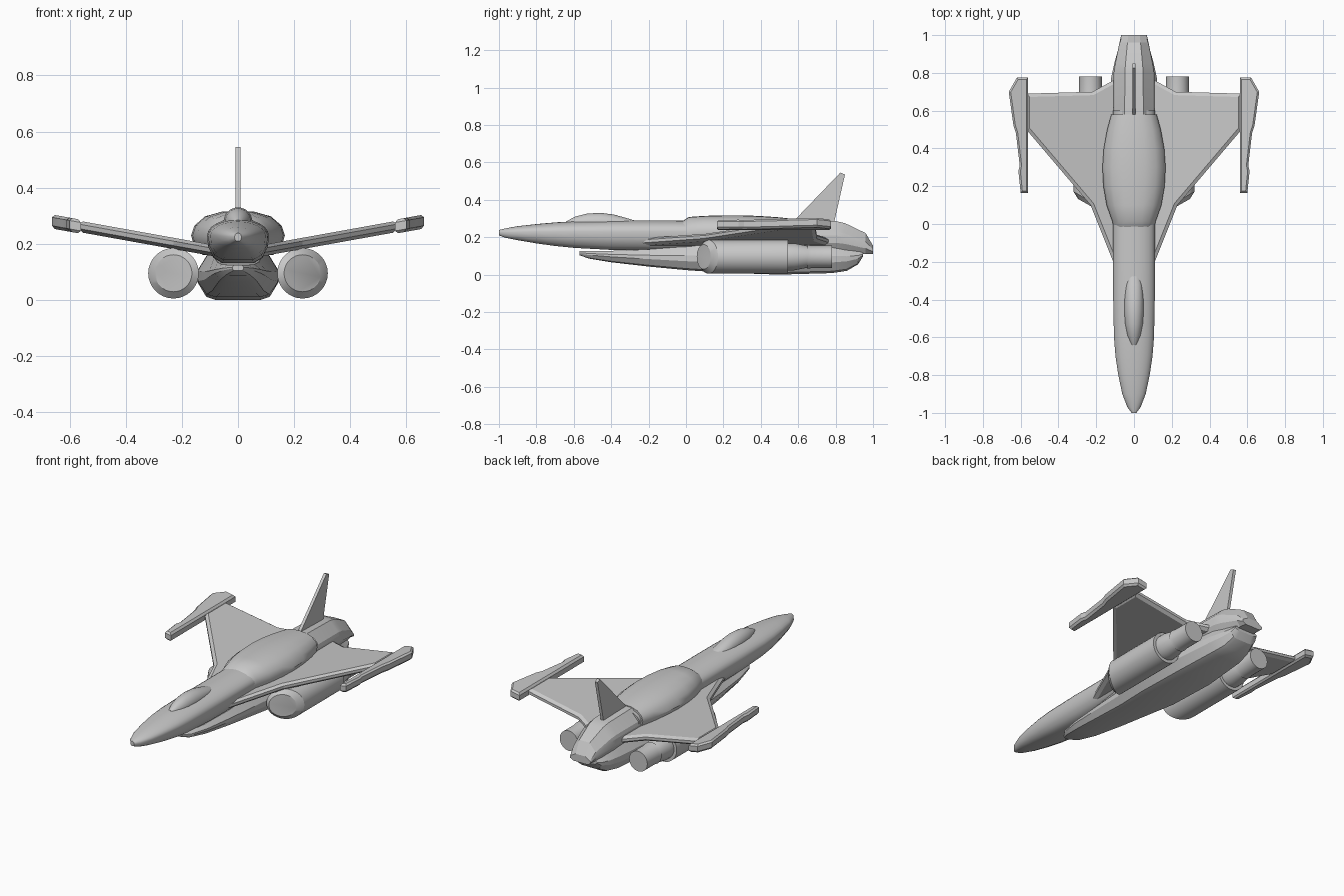
import bpy, bmesh, math

cube = bpy.data.objects.get("Cube")
if cube:
    bpy.data.objects.remove(cube, do_unlink=True)

grey = bpy.data.materials.new("hull_grey")
grey.use_nodes = True
tone = (0.58, 0.58, 0.58, 1)
grey.diffuse_color = tone
grey.node_tree.nodes["Principled BSDF"].inputs["Base Color"].default_value = tone


def finish(name, bm, angle=30, mirror=False):
    bmesh.ops.recalc_face_normals(bm, faces=bm.faces)
    mesh = bpy.data.meshes.new(name)
    bm.to_mesh(mesh)
    bm.free()
    obj = bpy.data.objects.new(name, mesh)
    bpy.context.collection.objects.link(obj)
    mesh.materials.append(grey)
    bpy.ops.object.select_all(action='DESELECT')
    obj.select_set(True)
    bpy.context.view_layer.objects.active = obj
    bpy.ops.object.shade_smooth_by_angle(angle=math.radians(angle))
    if mirror:
        obj.modifiers.new("Mirror", 'MIRROR')
    return obj


def loft(name, rings, **kw):
    """Skin a list of equal closed rings and cap both ends."""
    bm = bmesh.new()
    loops = [[bm.verts.new(p) for p in ring] for ring in rings]
    n = len(loops[0])
    for a, b in zip(loops, loops[1:]):
        for i in range(n):
            j = (i + 1) % n
            bm.faces.new((a[i], a[j], b[j], b[i]))
    bm.faces.new(loops[0])
    bm.faces.new(loops[-1])
    return finish(name, bm, **kw)


def body(name, half, stations, angle=30):
    """Loft a mirrored half profile through (y, half width, bottom, middle, top)."""
    full = half + [(-u, v) for u, v in reversed(half) if u > 0]
    rings = [[(u * w, y, mid + v * ((top - mid) if v > 0 else (mid - bot)))
              for u, v in full] for y, w, bot, mid, top in stations]
    return loft(name, rings, angle=angle)


def slab(name, outline, edge, height, bevel):
    """Chamfered plate that follows the upward slope of the wing."""
    bm = bmesh.new()
    low = bm.faces.new([bm.verts.new((x, y, -edge)) for x, y in outline])
    grown = bmesh.ops.extrude_face_region(bm, geom=[low], use_keep_orig=True)["geom"]
    high = next(g for g in grown if isinstance(g, bmesh.types.BMFace))
    for v in high.verts:
        v.co.z = edge
    bmesh.ops.recalc_face_normals(bm, faces=bm.faces)
    for face, side in ((high, 1), (low, -1)):
        bmesh.ops.inset_region(bm, faces=[face], thickness=bevel, use_even_offset=True)
        for v in face.verts:
            v.co.z = side * height
    for v in bm.verts:
        v.co.z += 0.16 + 0.18 * v.co.x
    return finish(name, bm, angle=15, mirror=True)


dome = [(math.sin(math.radians(a)), math.cos(math.radians(a))) for a in range(0, 91, 15)]

# Long nose and forward fuselage
body("forward_fuselage", dome + [(0.97, -0.4), (0.8, -0.8), (0.5, -1)], [
    (-1, 0.012, 0.21, 0.225, 0.238), (-0.97, 0.035, 0.198, 0.226, 0.246),
    (-0.9, 0.062, 0.184, 0.228, 0.259), (-0.8, 0.083, 0.167, 0.23, 0.27),
    (-0.7, 0.098, 0.153, 0.23, 0.279), (-0.6, 0.106, 0.143, 0.23, 0.285),
    (-0.4, 0.11, 0.132, 0.23, 0.29), (-0.2, 0.11, 0.13, 0.23, 0.29),
    (0.6, 0.11, 0.13, 0.23, 0.285)], angle=40)

# Cockpit canopy
body("canopy", dome + [(0.9, -1)], [
    (-0.64, 0.015, 0.26, 0.272, 0.285), (-0.59, 0.035, 0.26, 0.274, 0.311),
    (-0.53, 0.047, 0.26, 0.275, 0.326), (-0.46, 0.052, 0.26, 0.275, 0.33),
    (-0.39, 0.05, 0.26, 0.275, 0.322), (-0.32, 0.042, 0.26, 0.275, 0.303),
    (-0.27, 0.03, 0.26, 0.275, 0.288)], angle=40)

# Bulged dorsal cover
body("dorsal_cover", [(0, 1), (0.35, 0.97), (0.7, 0.78), (0.93, 0.4), (1, 0),
                      (0.94, -0.5), (0.75, -1)], [
    (-0.02, 0.108, 0.16, 0.215, 0.285), (0.015, 0.115, 0.16, 0.225, 0.308),
    (0.1, 0.145, 0.16, 0.23, 0.314), (0.2, 0.162, 0.16, 0.23, 0.317),
    (0.3, 0.167, 0.16, 0.23, 0.317), (0.4, 0.16, 0.16, 0.23, 0.313),
    (0.5, 0.142, 0.16, 0.23, 0.306), (0.58, 0.12, 0.16, 0.23, 0.297)], angle=32)

# Angular tail section
body("rear_fuselage", [(0.45, 1), (0.95, 0.25), (1, 0), (1, -0.4), (0.7, -1)], [
    (0.5, 0.11, 0.11, 0.21, 0.293), (0.8, 0.108, 0.11, 0.21, 0.286),
    (0.85, 0.1, 0.11, 0.2, 0.275), (0.96, 0.077, 0.11, 0.16, 0.222),
    (1, 0.068, 0.11, 0.13, 0.155)], angle=15)

# Lower hull
body("lower_hull", [(0.72, 1), (1, 0.3), (1, -0.15), (0.78, -0.85), (0.55, -1)], [
    (-0.57, 0.02, 0.104, 0.113, 0.125), (-0.52, 0.055, 0.086, 0.108, 0.125),
    (-0.4, 0.082, 0.066, 0.1, 0.127), (-0.2, 0.102, 0.043, 0.09, 0.135),
    (0, 0.118, 0.024, 0.08, 0.15), (0.2, 0.143, 0.01, 0.075, 0.17),
    (0.5, 0.145, 0, 0.075, 0.17), (0.78, 0.12, 0.008, 0.075, 0.16),
    (0.86, 0.102, 0.02, 0.08, 0.14), (0.92, 0.085, 0.055, 0.09, 0.13),
    (0.945, 0.075, 0.095, 0.105, 0.12)], angle=25)

# Wings and wing-tip rails
slab("wings", [(0.06, -0.32), (0.11, -0.2), (0.23, 0.1), (0.57, 0.5), (0.57, 0.69),
               (0.22, 0.70), (0.11, 0.76), (0.06, 0.78)], 0.008, 0.02, 0.018)
slab("wing_tip_rails", [(0.56, 0.165), (0.6, 0.165), (0.612, 0.28), (0.605, 0.31),
                        (0.625, 0.48), (0.638, 0.52), (0.663, 0.7), (0.62, 0.775),
                        (0.56, 0.775)], 0.015, 0.025, 0.01)

# Tail fin
fin = bmesh.new()
profile = [(0.57, 0.28), (0.79, 0.27), (0.85, 0.535), (0.825, 0.545)]
base = fin.faces.new([fin.verts.new((-0.009, y, z)) for y, z in profile])
side = bmesh.ops.extrude_face_region(fin, geom=[base], use_keep_orig=True)["geom"]
bmesh.ops.translate(fin, vec=(0.018, 0, 0),
                    verts=[g for g in side if isinstance(g, bmesh.types.BMVert)])
finish("tail_fin", fin, angle=15)


# Underwing engines, with slanted intakes
def engine_ring(y, radius, slant):
    ring = []
    for i in range(32):
        a = math.tau * i / 32
        dx = radius * math.cos(a)
        ring.append((0.23 + dx, y + slant * dx, 0.095 + radius * math.sin(a)))
    return ring


loft("engines", [engine_ring(*s) for s in (
    (0.095, 0.066, 0.57), (0.12, 0.09, 0.57), (0.545, 0.09, 0), (0.545, 0.072, 0),
    (0.58, 0.072, 0), (0.65, 0.058, 0), (0.65, 0.064, 0), (0.67, 0.06, 0),
    (0.78, 0.06, 0))], mirror=True)
